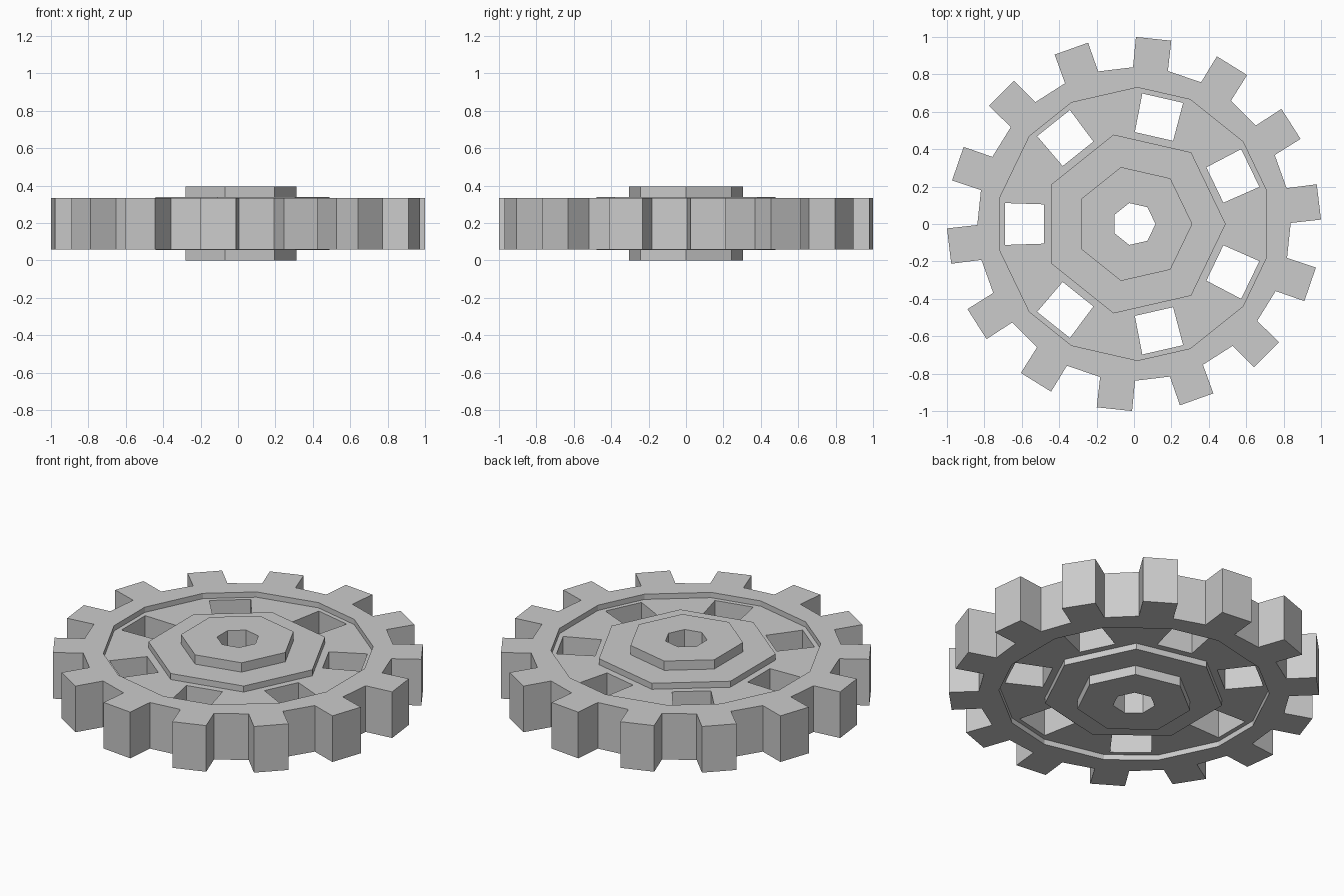
import bpy, bmesh
from math import cos, sin, tau, radians
from mathutils import Vector

if "Cube" in bpy.data.objects:
    bpy.data.objects.remove(bpy.data.objects["Cube"])

bm = bmesh.new()


def polar(r, a):
    return (r * cos(a), r * sin(a))


def cap(loops, z):
    """Flat face at height z bounded by the first loop, with the others as holes."""
    edges = []
    for loop in loops:
        vs = [bm.verts.new((x, y, z)) for x, y in loop]
        edges += [bm.edges.new((vs[i - 1], vs[i])) for i in range(len(vs))]
    bmesh.ops.triangle_fill(bm, use_beauty=True, edges=edges, normal=Vector((0, 0, 1)))


def wall(loop, z0, z1):
    """Vertical wall following a closed loop."""
    for i in range(len(loop)):
        a, b = loop[i - 1], loop[i]
        bm.faces.new([bm.verts.new((*p, z)) for p, z in
                      ((a, z0), (b, z0), (b, z1), (a, z1))])


# outline with 14 square teeth
outline = []
for k in range(14):
    c = radians(83.95) + k * tau / 14
    outline += [polar(0.838, c - tau / 56), polar(1.0, c - radians(5.45)),
                polar(1.0, c + radians(5.45)), polar(0.838, c + tau / 56)]

# rim inner edge and the seven windows
rim, windows = [], []
for k in range(7):
    c = tau / 2 + k * tau / 7
    rim += [polar(0.73, c - radians(11.4)), polar(0.73, c + radians(11.4))]
    windows.append([(x * cos(c) - y * sin(c), x * sin(c) + y * cos(c)) for x, y in
                    ((0.48, -0.105), (0.69, -0.112), (0.69, 0.112), (0.48, 0.105))])

# seven-sided steps around the axle
collar, hub, bore = ([polar(r, k * tau / 7) for k in range(7)]
                     for r in (0.49, 0.312, 0.115))

# the two sides mirror each other about the mid height
MID = 0.1975
RIM, WEB, COLLAR, HUB = 0.1375, 0.106, 0.142, 0.1975
for s in (1, -1):
    cap([outline, rim], MID + s * RIM)
    cap([rim, collar] + windows, MID + s * WEB)
    cap([collar, hub], MID + s * COLLAR)
    cap([hub, bore], MID + s * HUB)
    wall(rim, MID + s * WEB, MID + s * RIM)
    wall(collar, MID + s * WEB, MID + s * COLLAR)
    wall(hub, MID + s * COLLAR, MID + s * HUB)

# through walls: teeth, windows and axle bore
wall(outline, MID - RIM, MID + RIM)
wall(bore, MID - HUB, MID + HUB)
for w in windows:
    wall(w, MID - WEB, MID + WEB)

bmesh.ops.remove_doubles(bm, verts=bm.verts, dist=1e-4)
bmesh.ops.recalc_face_normals(bm, faces=bm.faces)
mesh = bpy.data.meshes.new("gear_wheel")
bm.to_mesh(mesh)
bm.free()
bpy.context.collection.objects.link(bpy.data.objects.new("gear_wheel", mesh))
